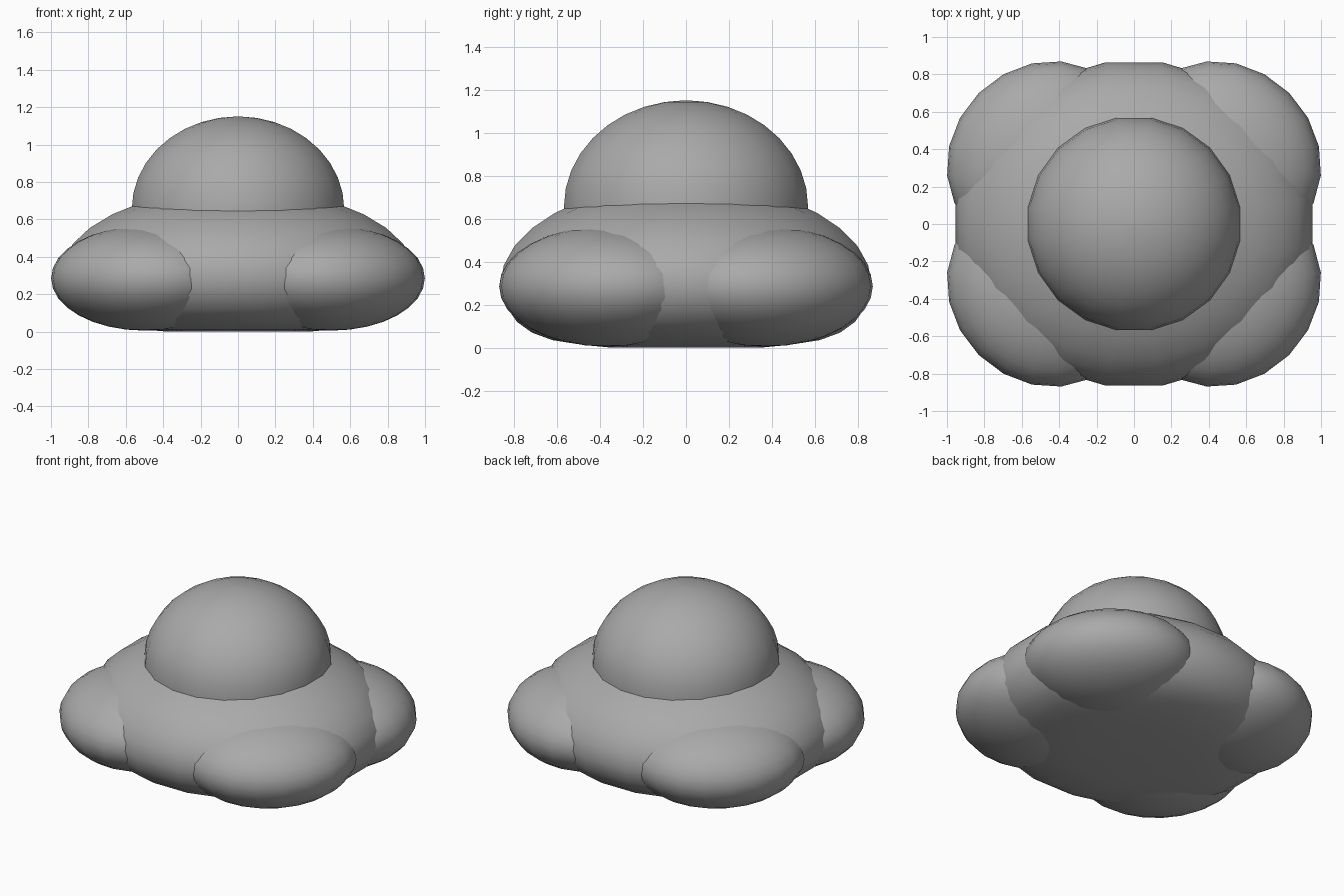
import bpy, bmesh, math
from mathutils import Matrix

cube = bpy.data.objects.get("Cube")
if cube:
    bpy.data.objects.remove(cube, do_unlink=True)

SIDES = 20

grey = bpy.data.materials.new("plain_grey")
grey.use_nodes = True
colour = (0.4, 0.4, 0.4, 1)
grey.diffuse_color = colour
grey.node_tree.nodes["Principled BSDF"].inputs["Base Color"].default_value = colour


def finish(name, bm):
    bmesh.ops.recalc_face_normals(bm, faces=bm.faces)
    mesh = bpy.data.meshes.new(name)
    bm.to_mesh(mesh)
    bm.free()
    mesh.materials.append(grey)
    obj = bpy.data.objects.new(name, mesh)
    bpy.context.collection.objects.link(obj)
    bpy.ops.object.select_all(action='DESELECT')
    obj.select_set(True)
    bpy.context.view_layer.objects.active = obj
    bpy.ops.object.shade_smooth_by_angle(angle=math.radians(50))
    return obj


def lathe(name, profile, rx, ry):
    """Spin a (radius, height) profile into an elliptical solid, flats on the axes."""
    bm = bmesh.new()
    rings = []
    for r, z in profile:
        ring = []
        for i in range(SIDES):
            a = math.tau * (i + 0.5) / SIDES
            ring.append(bm.verts.new((r * rx * math.cos(a), r * ry * math.sin(a), z)))
        rings.append(ring)
    for low, high in zip(rings, rings[1:]):
        for i in range(SIDES):
            j = (i + 1) % SIDES
            bm.faces.new((low[i], low[j], high[j], high[i]))
    bm.faces.new(rings[0][::-1])
    bm.faces.new(rings[-1])
    return finish(name, bm)


def arc(z0, height, steps):
    """Quarter-ellipse profile rising from full radius nearly to the pole."""
    angles = [math.pi / 2 * i / steps for i in range(steps)] + [math.radians(89)]
    return [(math.cos(a), z0 + height * math.sin(a)) for a in angles]


# Wide oval body: flattened underside, domed upper side
underside = [(0.4, 0), (0.55, 0.012), (0.72, 0.035), (0.83, 0.07), (0.91, 0.12), (0.975, 0.2)]
lathe("body", underside + arc(0.29, 0.475, 8), 0.965, 0.875)

# Round dome on top
lathe("dome", [(1, 0.55)] + arc(0.655, 0.495, 9), 0.575, 0.575)

# Four rounded corner pods, longer across the diagonal
for side, sx in (("left", 1), ("right", -1)):
    for end, sy in (("front", -1), ("back", 1)):
        bm = bmesh.new()
        bmesh.ops.create_uvsphere(bm, u_segments=SIDES, v_segments=16, radius=1)
        place = (Matrix.Translation((sx * 0.5, sy * 0.37, 0.285))
                 @ Matrix.Rotation(math.atan2(sy, sx), 4, 'Z')
                 @ Matrix.Diagonal((0.467, 0.533, 0.28, 1)))
        bmesh.ops.transform(bm, matrix=place, verts=bm.verts)
        finish(f"{end}_{side}_pod", bm)
